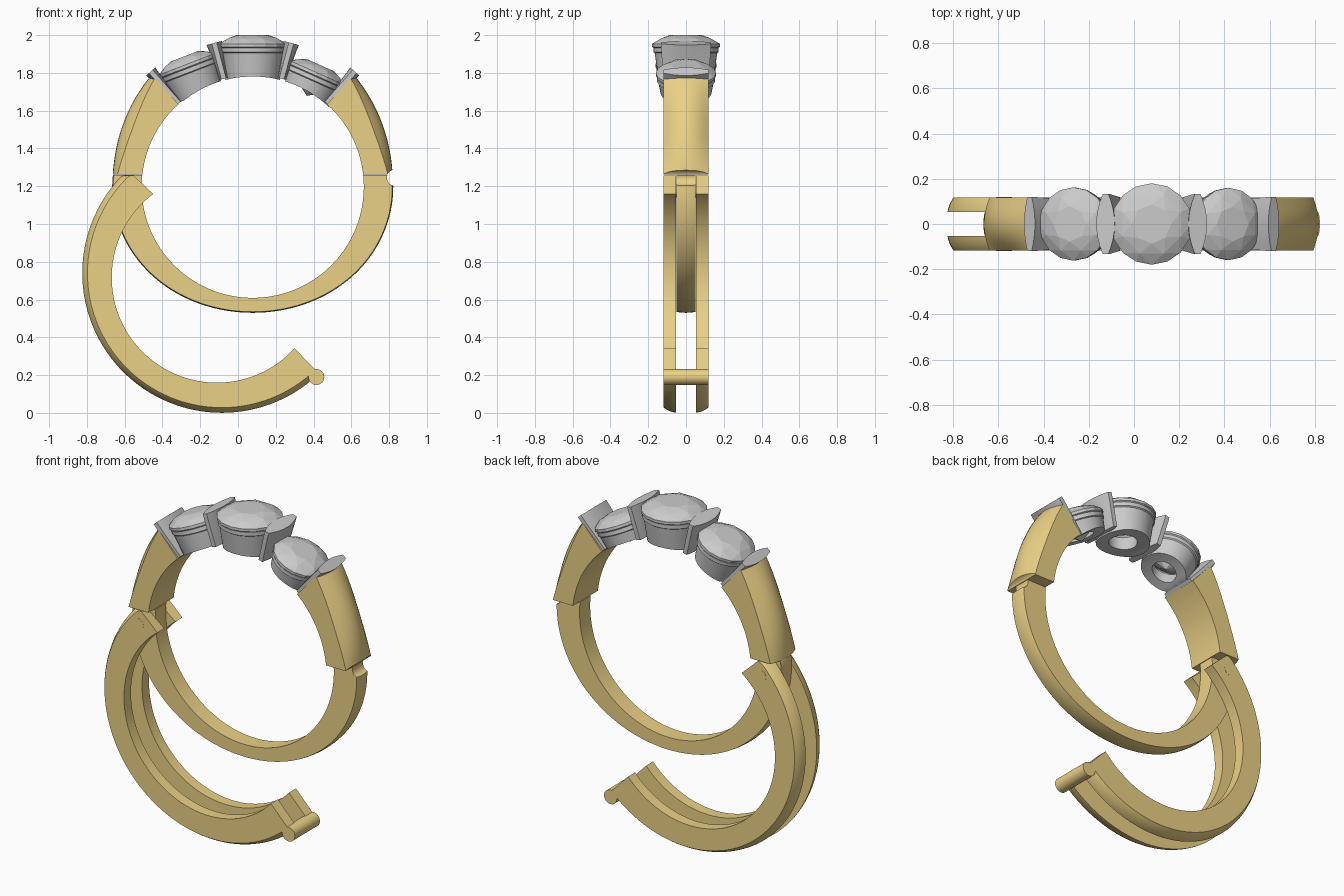
import bpy, bmesh
from math import sin, cos, pi, radians
from mathutils import Matrix, Vector

if "Cube" in bpy.data.objects:
    bpy.data.objects.remove(bpy.data.objects["Cube"])

CX, CZ, R = 0.078, 1.197, 0.588        # finger hole centre and radius
gold = bpy.data.materials.new("gold")
gold.diffuse_color = (0.83, 0.64, 0.24, 1)
gold.use_nodes = True
gold.node_tree.nodes["Principled BSDF"].inputs["Base Color"].default_value = gold.diffuse_color


def finish(name, bm, mat=None, smooth=30):
    bmesh.ops.remove_doubles(bm, verts=bm.verts, dist=1e-5)
    bmesh.ops.recalc_face_normals(bm, faces=bm.faces)
    me = bpy.data.meshes.new(name)
    bm.to_mesh(me)
    bm.free()
    ob = bpy.data.objects.new(name, me)
    bpy.context.collection.objects.link(ob)
    if mat:
        me.materials.append(mat)
    if smooth:
        shade(ob, smooth)
    return ob


def activate(ob):
    bpy.ops.object.select_all(action='DESELECT')
    ob.select_set(True)
    bpy.context.view_layer.objects.active = ob


def shade(ob, angle=30):
    activate(ob)
    bpy.ops.object.shade_smooth_by_angle(angle=radians(angle))


def loft(bm, loops, closed=False):
    rings = [[bm.verts.new(p) for p in lp] for lp in loops]
    n = len(rings[0])
    pairs = list(zip(rings, rings[1:])) + ([(rings[-1], rings[0])] if closed else [])
    for a, b in pairs:
        for i in range(n):
            bm.faces.new((a[i], a[(i + 1) % n], b[(i + 1) % n], b[i]))
    if not closed:
        bm.faces.new(rings[0])
        bm.faces.new(rings[-1])


def band(name, cx, cz, a0, a1, rin, rout, y0, y1, drop, power=2, lo=-9, hi=9, n=64):
    """Curved band with a crowned outside, ends trimmed at heights lo and hi."""
    ys = [y0 + (y1 - y0) * i / 8 for i in range(9)]
    loops = []
    for k in range(n + 1):
        a = a0 + (a1 - a0) * k / n
        c, s = cos(radians(a)), sin(radians(a))
        pts = [(rout(a) - drop(a) * (abs(y) / 0.118) ** power, y) for y in ys]
        pts += [(rin(a), y1), (rin(a), y0)]
        loops.append([(cx + r * c, y, min(hi, max(lo, cz + r * s))) for r, y in pts])
    bm = bmesh.new()
    loft(bm, loops)
    return finish(name, bm, gold)


def rod(name, x, z, r, half, mat=gold, seg=32):
    bm = bmesh.new()
    loft(bm, [[(x + r * cos(2 * pi * i / seg), y, z + r * sin(2 * pi * i / seg))
               for i in range(seg)] for y in (-half, half)])
    return finish(name, bm, mat)


def cut(ob, cutter):
    m = ob.modifiers.new("cut", 'BOOLEAN')
    m.operation, m.solver, m.object = 'DIFFERENCE', 'EXACT', cutter
    activate(ob)
    bpy.ops.object.modifier_apply(modifier=m.name)
    shade(ob)


# Shoulders and fixed lower half of the shank
def shoulder_t(a):
    return max(0, (min(a, 180 - a) - 5) / 43)


shoulders = [band(nm, CX, CZ, a0, a1, lambda a: R, lambda a: 0.744 + 0.055 * shoulder_t(a) ** 1.5,
                  -0.118, 0.118, lambda a: 0.025 + 0.03 * sin(pi * min(1, shoulder_t(a))),
                  lo=1.262, n=32)
             for nm, a0, a1 in (("right_shoulder", 5, 48), ("left_shoulder", 175, 132))]
lower = band("lower_shank", CX, CZ, 174, 366, lambda a: R,
             lambda a: 0.667 + 0.077 * cos(radians(a)) ** 2,
             -0.05, 0.05, lambda a: 0.03, hi=1.26, n=96)

# Snap notch on the right side
notch = rod("notch_cutter", 0.83, 1.245, 0.042, 0.2)
notch.hide_render = True
cut(shoulders[0], notch)
cut(lower, notch)
bpy.data.objects.remove(notch)

# Swinging half: two rails, hinge pin and catch bar
for nm, y0, y1 in (("front_rail", -0.118, -0.052), ("back_rail", 0.052, 0.118)):
    band(nm, -0.085, 0.74, 131, 314, lambda a: 0.555 + 0.037 * sin(radians(a - 131)),
         lambda a: 0.742, y0, y1, lambda a: 0.03, power=3, hi=1.256, n=96)
rod("hinge_pin", -0.575, 1.175, 0.035, 0.119)
rod("catch_bar", 0.415, 0.19, 0.042, 0.118)


# Stones in tapered cup settings
def place(x, z, tilt):
    return Matrix.Translation((x, 0, z)) @ Matrix.Rotation(radians(tilt), 4, 'Y')


def circle(r, z, n, off=0.0):
    return [Vector((r * cos(2 * pi * (i + off) / n), r * sin(2 * pi * (i + off) / n), z))
            for i in range(n)]


def stone(name, r, h, mat):
    bm = bmesh.new()
    pts = (circle(r * 0.48, h, 8) + circle(r * 0.78, h * 0.66, 8, 0.5) + circle(r, 0.004, 16)
           + circle(r, -0.012, 16) + circle(r * 0.5, -0.075, 8) + [Vector((0, 0, -0.13))])
    for p in pts:
        bm.verts.new(mat @ p)
    bmesh.ops.convex_hull(bm, input=bm.verts)
    bmesh.ops.dissolve_limit(bm, angle_limit=0.01, verts=bm.verts, edges=bm.edges)
    finish(name, bm, smooth=0)


def setting(name, r, depth, mat):
    prof = [(0.96 * r, -0.018), (0.96 * r, -0.04), (0.92 * r, -0.045), (0.80 * r, -depth),
            (0.42 * r, -depth), (0.46 * r, -0.095), (0.85 * r, -0.018)]
    bm = bmesh.new()
    n = 48
    loft(bm, [[mat @ Vector((pr * cos(2 * pi * k / n), pr * sin(2 * pi * k / n), z))
               for pr, z in prof] for k in range(n)], closed=True)
    return finish(name, bm)


finger = rod("finger_cutter", CX, CZ, R - 0.004, 0.4, None, 128)
finger.hide_render = True
for side, r, h, depth, x, z, tilt in (("centre", 0.18, 0.05, 0.19, 0.078, 1.95, 0),
                                      ("left", 0.162, 0.048, 0.17, -0.267, 1.843, -21),
                                      ("right", 0.160, 0.048, 0.15, 0.417, 1.797, 24)):
    m = place(x, z, tilt)
    stone(side + "_stone", r, h, m)
    cut(setting(side + "_setting", r, depth, m), finger)
bpy.data.objects.remove(finger)


# Lens shaped dividers between the settings and at the shoulder ends
def divider(name, ang, r0, r1, width, half):
    c, s = cos(radians(ang)), sin(radians(ang))
    loops = []
    for r, w, hy in ((r0, width * 0.55, half * 0.9), (r1 - 0.03, width * 0.9, half), (r1, width, half)):
        ys = [hy * (-1 + i / 4) for i in range(9)]
        sec = [(0.013 + (w - 0.013) * (1 - (y / hy) ** 2), y) for y in ys]
        sec += [(-u, y) for u, y in reversed(sec)]
        loops.append([(CX + r * c - u * s, y, CZ + r * s + u * c) for u, y in sec])
    bm = bmesh.new()
    loft(bm, loops)
    finish(name, bm)


for side, a in (("right", 1), ("left", -1)):
    divider(side + "_inner_divider", 90 - 15 * a, 0.592, 0.788, 0.042, 0.132)
    divider(side + "_outer_divider", 90 - 41.5 * a, 0.59, 0.815, 0.032, 0.119)
